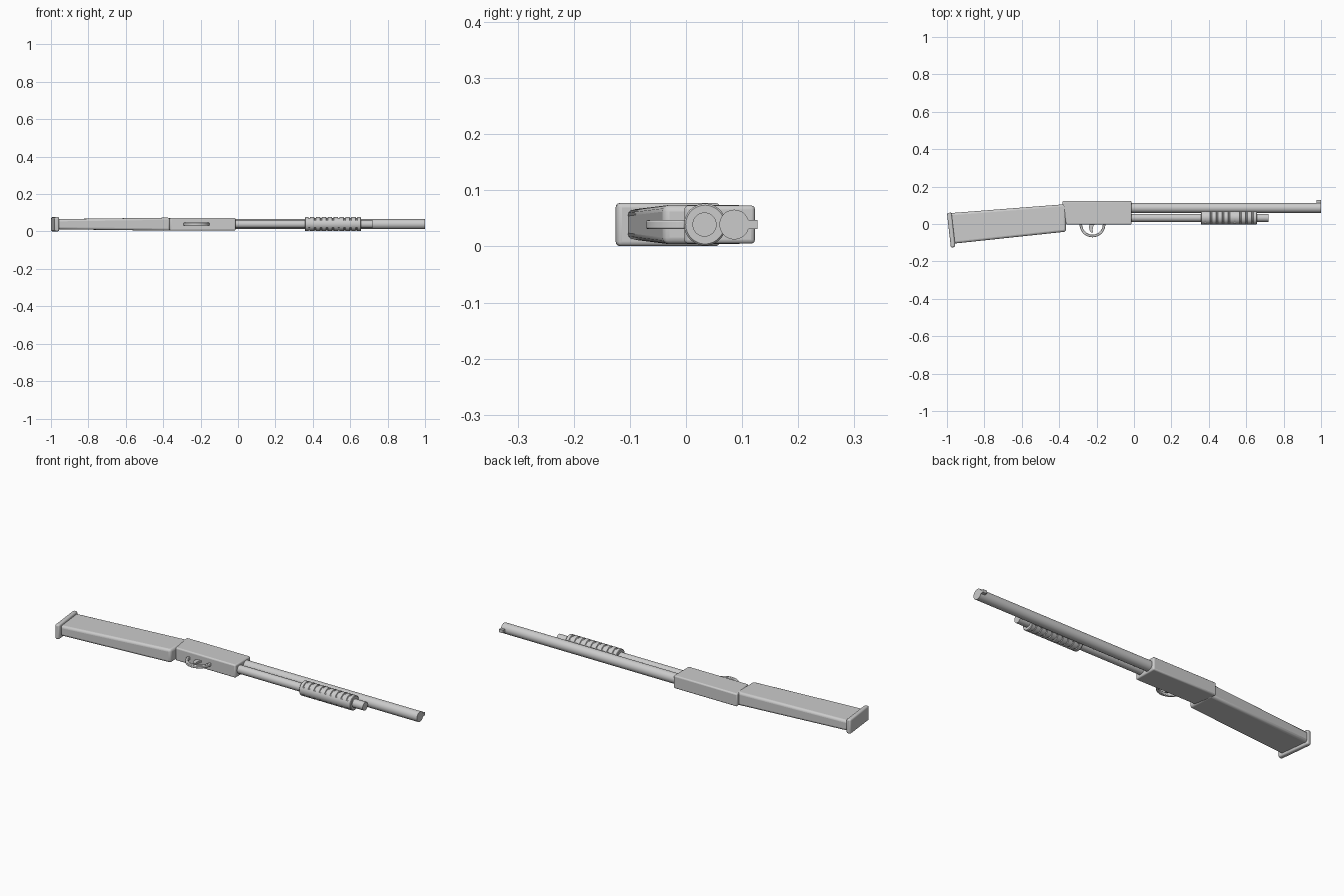
import bpy, bmesh, math
from mathutils import Vector

if "Cube" in bpy.data.objects:
    bpy.data.objects.remove(bpy.data.objects["Cube"])

ZC = 0.039  # height of the centre plane

steel = bpy.data.materials.new("light_grey")
steel.diffuse_color = (0.6, 0.6, 0.6, 1)
steel.use_nodes = True
steel.node_tree.nodes["Principled BSDF"].inputs["Base Color"].default_value = steel.diffuse_color


def finish(name, bm, bevel=0, segments=3, angle=35):
    bmesh.ops.recalc_face_normals(bm, faces=bm.faces)
    me = bpy.data.meshes.new(name)
    bm.to_mesh(me)
    bm.free()
    ob = bpy.data.objects.new(name, me)
    bpy.context.collection.objects.link(ob)
    me.materials.append(steel)
    if bevel:
        mod = ob.modifiers.new("bevel", "BEVEL")
        mod.width, mod.segments = bevel, segments
    bpy.ops.object.select_all(action="DESELECT")
    ob.select_set(True)
    bpy.context.view_layer.objects.active = ob
    bpy.ops.object.shade_smooth_by_angle(angle=math.radians(angle))
    return ob


def loft(name, sections, **kw):
    """Skin a closed solid through rings with equal point counts."""
    bm = bmesh.new()
    rings = [[bm.verts.new(p) for p in s] for s in sections]
    n = len(rings[0])
    for a, b in zip(rings, rings[1:]):
        for i in range(n):
            bm.faces.new((a[i], a[(i + 1) % n], b[(i + 1) % n], b[i]))
    bm.faces.new(rings[0])
    bm.faces.new(rings[-1])
    return finish(name, bm, **kw)


def plate(top, bottom, half):
    """Rectangle between two (x, y) points, thick in z."""
    return [(*top, ZC - half), (*top, ZC + half),
            (*bottom, ZC + half), (*bottom, ZC - half)]


def circle(x, y, radius, n=48):
    """Circle across x; radius may depend on the angle."""
    out = []
    for i in range(n):
        a = 2 * math.pi * i / n
        r = radius(a) if callable(radius) else radius
        out.append((x, y + r * math.cos(a), ZC + r * math.sin(a)))
    return out


# Stock, receiver and butt pad
loft("stock", [plate((-0.985, 0.058), (-0.965, -0.105), 0.027),
               plate((-0.365, 0.106), (-0.363, -0.041), 0.035)], bevel=0.012)
loft("butt_pad", [plate((-1.0, 0.058), (-0.979, -0.127), 0.0385),
                  plate((-0.976, 0.062), (-0.955, -0.122), 0.0385)], bevel=0.008)
loft("receiver", [plate((-0.384, 0.123), (-0.363, -0.003), 0.034),
                  plate((-0.013, 0.123), (-0.013, -0.003), 0.034)], bevel=0.007)

# Barrel, magazine tube and front sight
loft("barrel", [circle(-0.03, 0.086, 0.0265), circle(1.0, 0.086, 0.0265)])
loft("magazine_tube", [circle(-0.03, 0.033, 0.0215), circle(0.718, 0.033, 0.0215)])
loft("front_sight", [plate((0.977, 0.127), (0.977, 0.1), 0.008),
                     plate((1.0, 0.127), (1.0, 0.1), 0.008)])

# Pump grip, with grooves cut across its two sides
X0, X1, R, GROOVES = 0.357, 0.657, 0.0375, 9


def grooved(a):
    return R - (0.004 if abs(math.sin(a)) > 0.6 else 0)


step = (X1 - X0) / (GROOVES + 0.5)
rings = [circle(X0, 0.034, R - 0.003), circle(X0 + 0.003, 0.034, R)]
for g in range(GROOVES):
    x = X0 + step * (g + 0.75)
    for dx, r in ((-0.005, R), (-0.003, grooved), (0.003, grooved), (0.005, R)):
        rings.append(circle(x + dx, 0.034, r))
rings += [circle(X1 - 0.003, 0.034, R), circle(X1, 0.034, R - 0.003)]
loft("pump_grip", rings, angle=30)

# Trigger guard: half ring below the receiver
guard = []
for i in range(33):
    a = math.pi * (1 + i / 32)
    d = Vector((math.cos(a), math.sin(a)))
    c = Vector((-0.222, -0.002))
    guard.append(plate(tuple(c + d * 0.069), tuple(c + d * 0.055), 0.008))
loft("trigger_guard", guard, bevel=0.003, segments=2)

# Trigger: short curved blade tapering to its tip
trigger = []
for i in range(9):
    t = i / 8
    x, y = -0.222 - 0.03 * t + 0.028 * t * t, 0.002 - 0.047 * t
    w = 0.014 - 0.008 * t
    trigger.append(plate((x - w, y), (x + w, y), 0.005))
loft("trigger", trigger)
